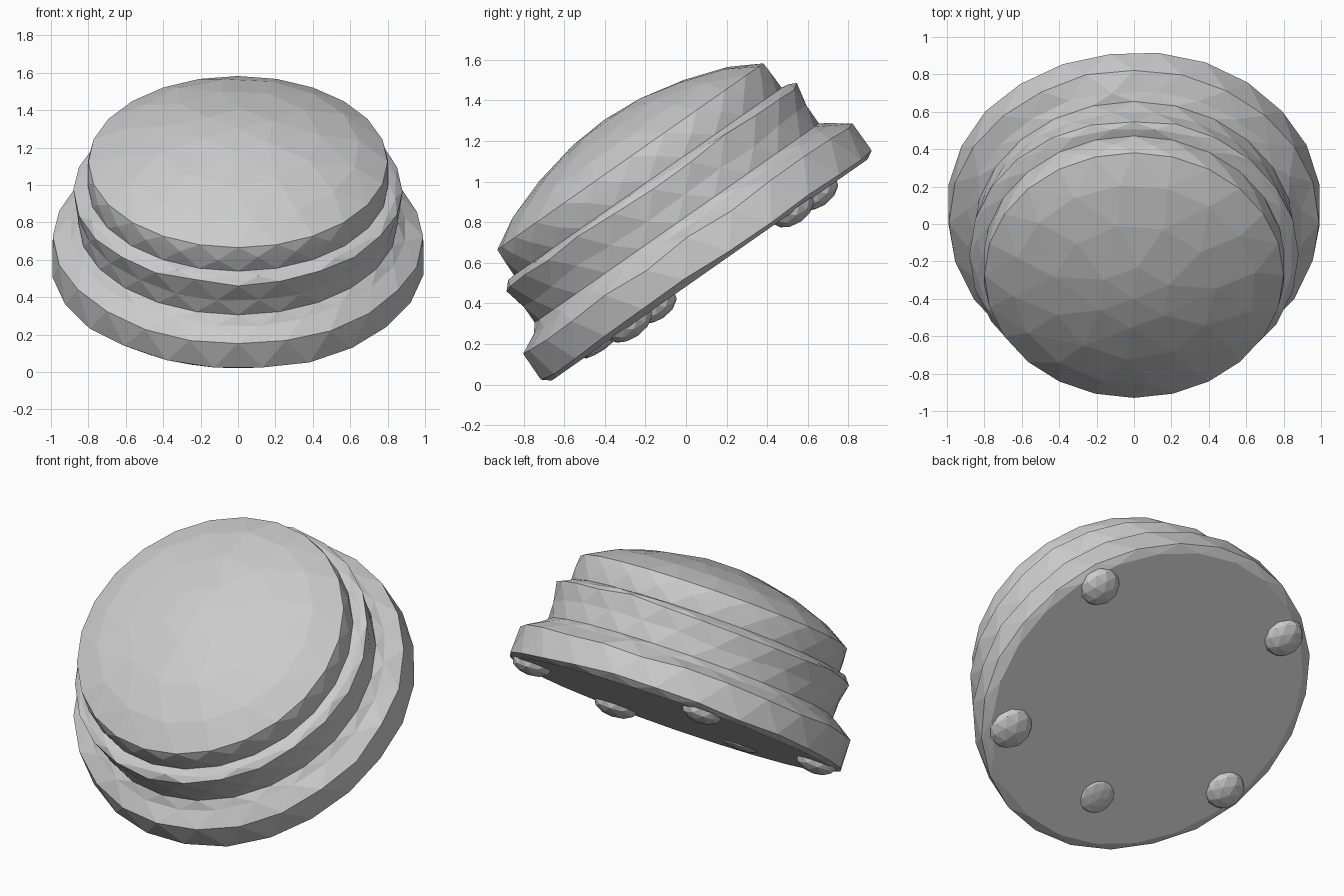
import bpy, bmesh, math, random
from mathutils import Matrix, Vector

if "Cube" in bpy.data.objects:
    bpy.data.objects.remove(bpy.data.objects["Cube"])

random.seed(4)
SEG = 24
# everything is modelled upright, then leaned forward 35 degrees about X
TILT = Matrix.Translation((0, 0.11, 0.575)) @ Matrix.Rotation(math.radians(35), 4, 'X')


def ring(r, z, n, phase=0.0):
    return [Vector((r * math.cos((i + phase) * math.tau / n),
                    r * math.sin((i + phase) * math.tau / n), z)) for i in range(n)]


def finish(name, bm):
    bmesh.ops.recalc_face_normals(bm, faces=bm.faces)
    bmesh.ops.transform(bm, matrix=TILT, verts=bm.verts)
    mesh = bpy.data.meshes.new(name)
    bm.to_mesh(mesh)
    bm.free()
    ob = bpy.data.objects.new(name, mesh)
    bpy.context.collection.objects.link(ob)
    return ob


def faceted_band(name, profile, closed_bottom=False):
    """Stack of rings, each turned half a step, joined by triangles."""
    bm = bmesh.new()
    rings = []
    for k, (r, z) in enumerate(profile):
        inner = 0 < k < len(profile) - 1
        verts = []
        for p in ring(r, z, SEG, 0.5 * (k % 2)):
            if inner:
                p.z += random.uniform(-0.012, 0.012)
            verts.append(bm.verts.new(p))
        rings.append(verts)
    for k in range(len(rings) - 1):
        a, b = rings[k], rings[k + 1]
        s = k % 2
        for i in range(SEG):
            j = (i + 1) % SEG
            if s == 0:
                bm.faces.new((a[i], a[j], b[i]))
                bm.faces.new((a[j], b[j], b[i]))
            else:
                bm.faces.new((a[i], a[j], b[j]))
                bm.faces.new((a[i], b[j], b[i]))
    if closed_bottom:
        bm.faces.new(rings[0][::-1])
    return finish(name, bm)


# wide base disc with sloping shoulder
faceted_band("base_disc", [(0.95, -0.012), (1.0, 0.015), (0.99, 0.175),
                           (0.90, 0.235), (0.855, 0.27)], closed_bottom=True)
# middle tier: pinched waist, flared lip and inward ledge
faceted_band("middle_tier", [(0.855, 0.27), (0.862, 0.37), (0.88, 0.485),
                             (0.85, 0.505), (0.805, 0.52)])
# upright rim of the cap
faceted_band("cap_rim", [(0.805, 0.52), (0.81, 0.60), (0.80, 0.67)])

# shallow faceted dome closing the top
bm = bmesh.new()
for r, z, n, ph in [(0.80, 0.67, SEG, 0), (0.65, 0.757, 16, 0.3),
                    (0.44, 0.828, 11, 0.1), (0.2, 0.878, 6, 0.4), (0.0, 0.892, 1, 0)]:
    for p in ring(r, z, n, ph):
        bm.verts.new(p)
bmesh.ops.convex_hull(bm, input=bm.verts)
bm.normal_update()
bmesh.ops.delete(bm, geom=[f for f in bm.faces if f.normal.z < -0.5], context='FACES')
finish("cap_dome", bm)

# low rounded feet under the base
FEET = [(36, 0.86, 0.12, 0.07), (131, 0.86, 0.12, 0.07), (-35, 0.83, 0.13, 0.07),
        (202, 0.86, 0.12, 0.07), (263, 0.66, 0.11, 0.03)]
for i, (ang, dist, size, depth) in enumerate(FEET):
    a = math.radians(ang)
    place = Matrix.Translation((dist * math.cos(a), dist * math.sin(a), -0.005)) \
        @ Matrix.Rotation(a, 4, 'Z') @ Matrix.Diagonal((size, size, depth, 1))
    bm = bmesh.new()
    bmesh.ops.create_icosphere(bm, subdivisions=2, radius=1.0, matrix=place)
    bmesh.ops.delete(bm, geom=[v for v in bm.verts if v.co.z > 0.01], context='VERTS')
    finish(f"foot_{i + 1}", bm)
